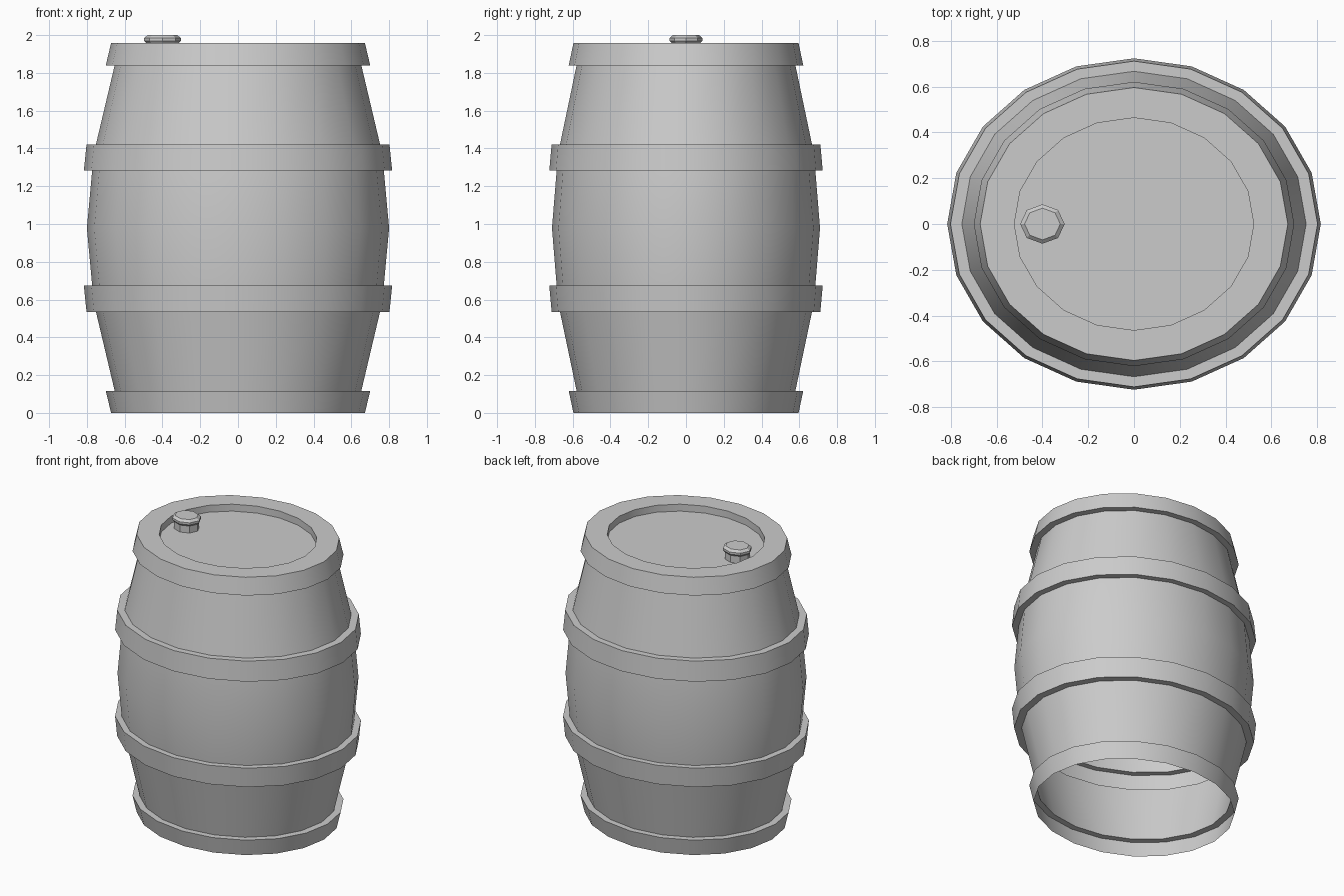
import bpy, bmesh
from math import cos, sin, pi, radians

if "Cube" in bpy.data.objects:
    bpy.data.objects.remove(bpy.data.objects["Cube"])

OVAL = 0.887  # depth / width of the oval barrel


def lathe(name, profile, sides, cx=0.0):
    """Revolve (radius, z) points into an oval shell; the last ring is capped."""
    bm = bmesh.new()
    rings = [[bm.verts.new((cx + r * cos(2 * pi * i / sides),
                            r * OVAL * sin(2 * pi * i / sides), z))
              for i in range(sides)] for r, z in profile]
    for a, b in zip(rings, rings[1:]):
        for i in range(sides):
            j = (i + 1) % sides
            bm.faces.new((a[i], a[j], b[j], b[i]))
    bm.faces.new(rings[-1])
    mesh = bpy.data.meshes.new(name)
    bm.to_mesh(mesh)
    bm.free()
    ob = bpy.data.objects.new(name, mesh)
    bpy.context.collection.objects.link(ob)
    bpy.ops.object.select_all(action='DESELECT')
    ob.select_set(True)
    bpy.context.view_layer.objects.active = ob
    bpy.ops.object.shade_smooth_by_angle(angle=radians(28))
    return ob


# Barrel: open-bottomed shell, lower half profile mirrored about the waist
MID = 0.9785
lower = [(0.672, 0.0), (0.70, 0.117), (0.653, 0.117),      # bottom hoop
         (0.752, 0.535), (0.802, 0.535), (0.816, 0.674),   # lower middle hoop
         (0.772, 0.674)]
upper = [(r, 2 * MID - z) for r, z in reversed(lower)]
lid = [(0.523, 1.957), (0.523, 1.908)]                     # rim and sunken lid
lathe("barrel", lower + [(0.80, MID)] + upper + lid, 20)

# Bung plug standing in the lid
lathe("bung", [(0.085, 1.908), (0.085, 1.957), (0.097, 1.97),
               (0.097, 1.985), (0.078, 2.0)], 8, cx=-0.40)
